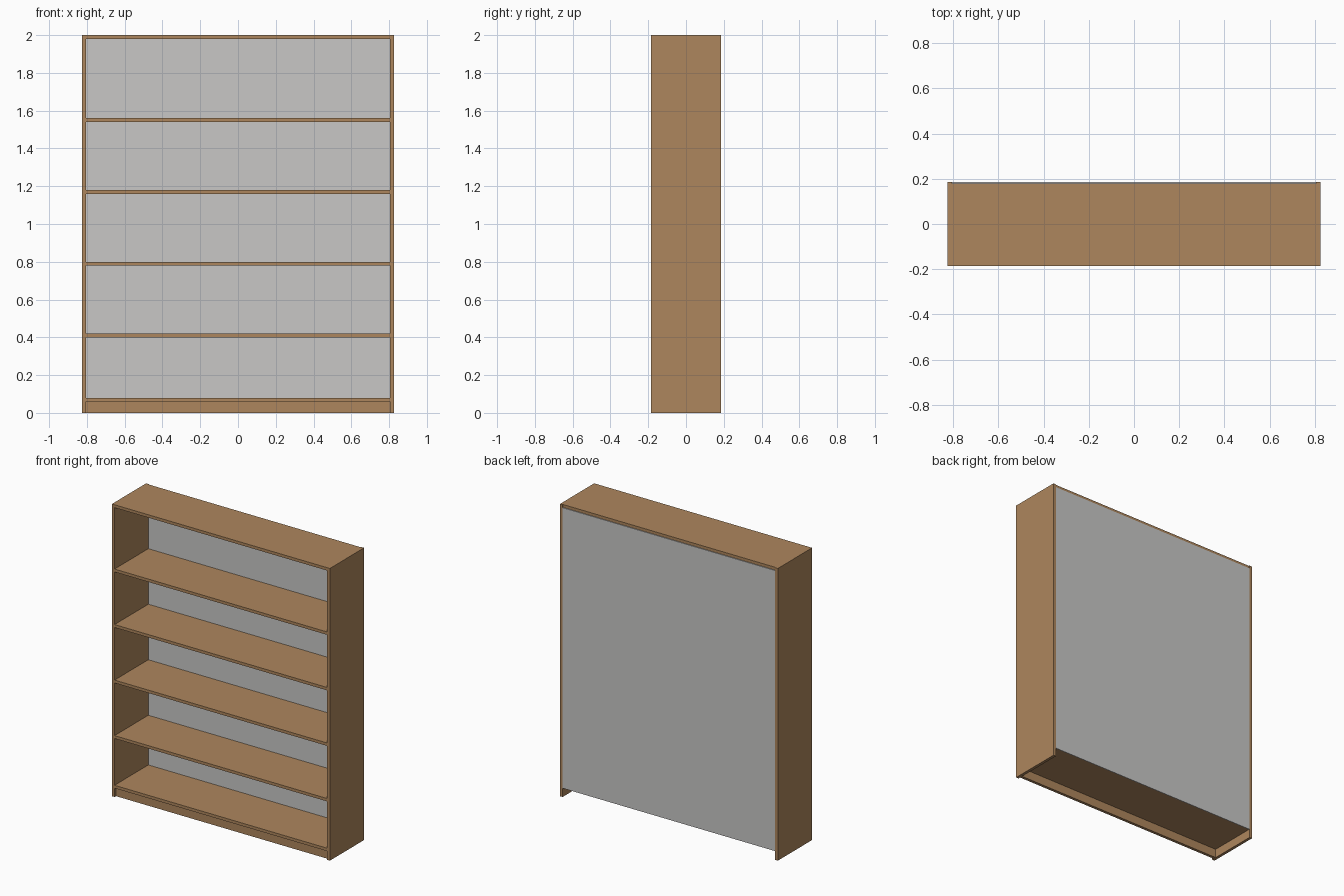
import bpy

old = bpy.data.objects.get("Cube")
if old:
    bpy.data.objects.remove(old, do_unlink=True)


def material(name, rgb):
    m = bpy.data.materials.new(name)
    m.use_nodes = True
    m.diffuse_color = (*rgb, 1)
    m.node_tree.nodes["Principled BSDF"].inputs["Base Color"].default_value = (*rgb, 1)
    return m


wood = material("oak brown", (0.42, 0.24, 0.11))
grey = material("pale grey", (0.58, 0.575, 0.565))


def board(name, x, y, z, mat):
    """Box spanning the (min, max) ranges given on each axis."""
    ranges = (x, y, z)
    bpy.ops.mesh.primitive_cube_add(size=1, location=[(a + b) / 2 for a, b in ranges])
    ob = bpy.context.object
    ob.name = name
    ob.scale = [b - a for a, b in ranges]
    bpy.ops.object.transform_apply(location=False, rotation=False, scale=True)
    ob.data.materials.append(mat)
    return ob


HALF_W, HALF_D, HEIGHT, T = 0.825, 0.185, 2.0, 0.02
BASE = 0.06                      # underside of the bottom board
BACK = HALF_D - 0.005            # front of the back panel
inner = (-HALF_W + T, HALF_W - T)
depth = (-HALF_D, BACK)

# Side panels
for name, s in (("left_side", 1), ("right_side", -1)):
    xs = sorted((s * HALF_W, s * (HALF_W - T)))
    board(name, xs, (-HALF_D, HALF_D), (0, HEIGHT), wood)

# Top, bottom and plinth
board("top_board", inner, depth, (HEIGHT - T, HEIGHT), wood)
board("bottom_board", inner, depth, (BASE, BASE + T), wood)
board("plinth", inner, (-HALF_D + 0.015, -HALF_D + 0.035), (0, BASE), wood)

# Evenly spaced shelves
for i in range(4):
    z = 0.40 + 0.38 * i
    board(f"shelf_{i + 1}", inner, depth, (z, z + T), wood)

# Back panel, fitted between the sides
board("back_panel", inner, (BACK, HALF_D), (BASE, HEIGHT - T), grey)
